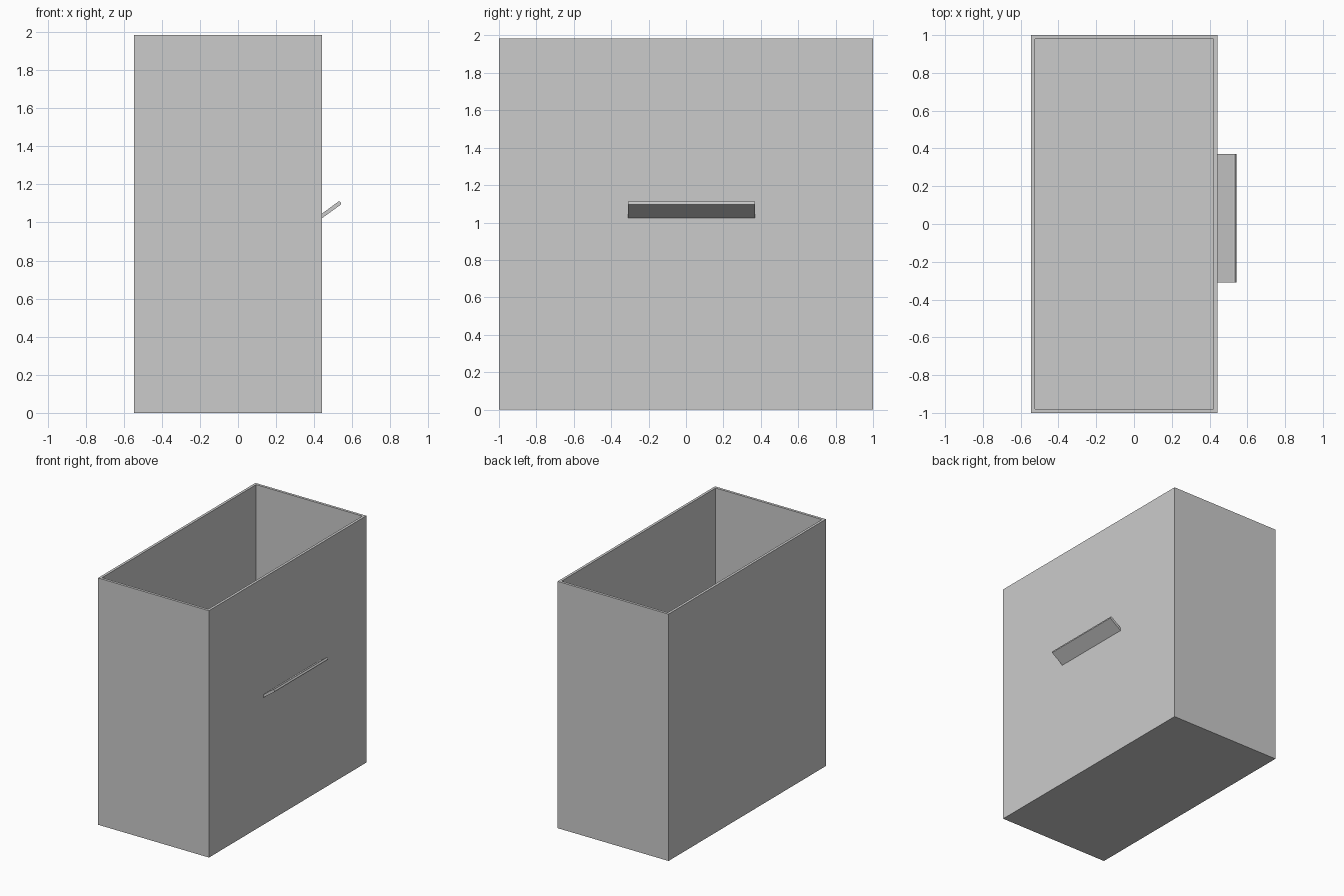
import bpy
import bmesh
from mathutils import Vector

cube = bpy.data.objects.get("Cube")
if cube:
    bpy.data.objects.remove(cube, do_unlink=True)

grey = bpy.data.materials.new("light grey")
grey.use_nodes = True
colour = (0.6, 0.6, 0.6, 1)
grey.diffuse_color = colour
grey.node_tree.nodes["Principled BSDF"].inputs["Base Color"].default_value = colour


def add_object(name, bm):
    bmesh.ops.recalc_face_normals(bm, faces=bm.faces)
    mesh = bpy.data.meshes.new(name)
    bm.to_mesh(mesh)
    bm.free()
    mesh.materials.append(grey)
    obj = bpy.data.objects.new(name, mesh)
    bpy.context.collection.objects.link(obj)
    return obj


# Open-topped bin: inset the top face, then sink it to the inner floor
LEFT, RIGHT, HEIGHT, WALL = -0.545, 0.442, 1.985, 0.021
bm = bmesh.new()
bmesh.ops.create_cube(bm, size=1)
for v in bm.verts:
    v.co = Vector((RIGHT if v.co.x > 0 else LEFT, v.co.y * 2, HEIGHT if v.co.z > 0 else 0))
top = max(bm.faces, key=lambda f: f.calc_center_median().z)
bmesh.ops.inset_region(bm, faces=[top], thickness=WALL, use_even_offset=True)
well = bmesh.ops.extrude_discrete_faces(bm, faces=[top])["faces"][0]
bmesh.ops.translate(bm, verts=well.verts, vec=(0, 0, WALL - HEIGHT))
add_object("bin_body", bm)

# Slanted grip plate: side profile swept along y
profile = [(0.442, 1.023), (0.535, 1.09), (0.542, 1.095), (0.541, 1.104),
           (0.535, 1.111), (0.526, 1.109), (0.442, 1.047)]
bm = bmesh.new()
face = bm.faces.new([bm.verts.new((x, -0.31, z)) for x, z in profile])
side = bmesh.ops.extrude_face_region(bm, geom=[face])["geom"]
bmesh.ops.translate(bm, verts=[g for g in side if isinstance(g, bmesh.types.BMVert)],
                    vec=(0, 0.68, 0))
add_object("grip_plate", bm)
